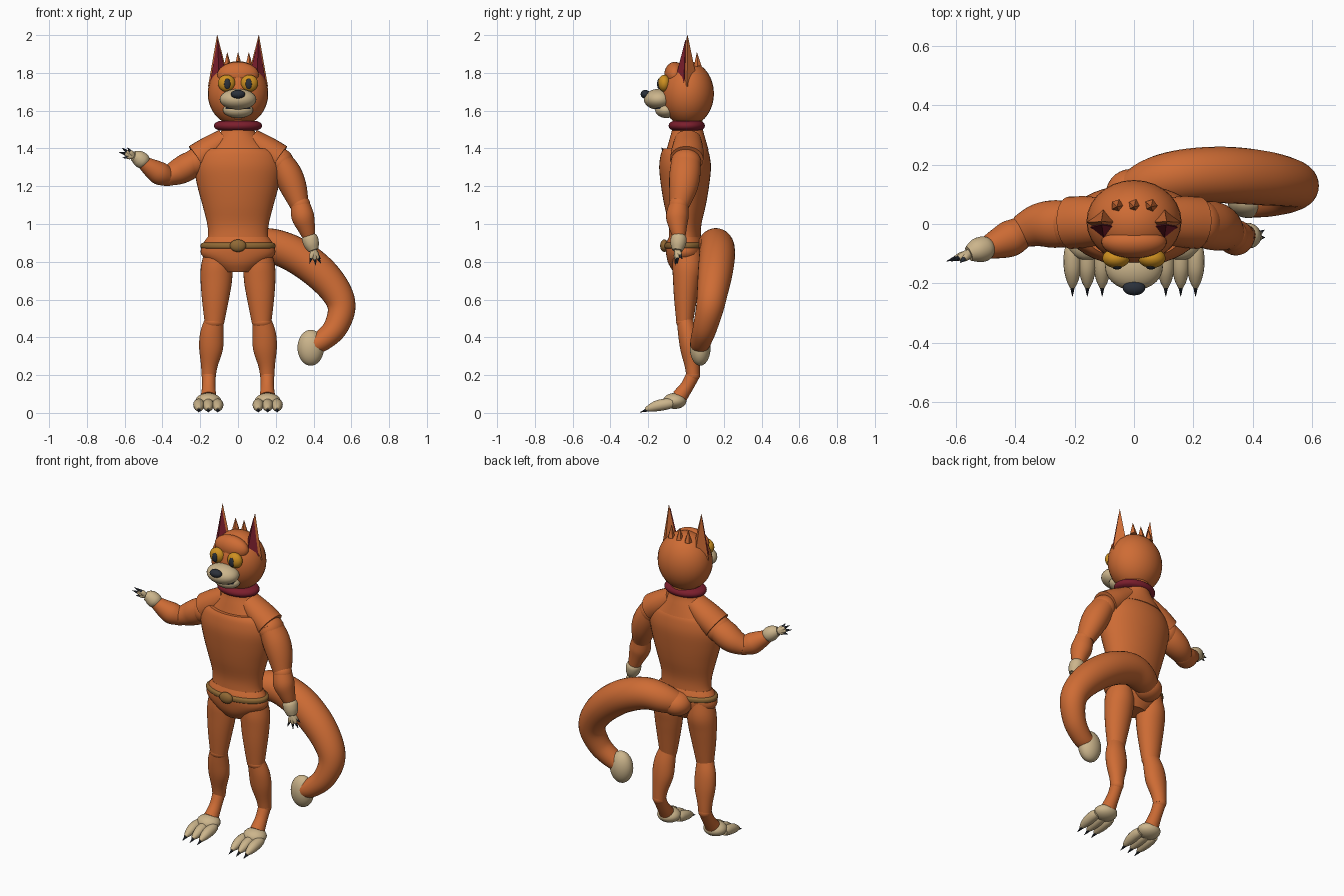
import bpy, bmesh, math
from mathutils import Vector

cube = bpy.data.objects.get("Cube")
if cube:
    bpy.data.objects.remove(cube)


def material(name, r, g, b):
    m = bpy.data.materials.new(name)
    m.use_nodes = True
    m.diffuse_color = (r, g, b, 1)
    m.node_tree.nodes["Principled BSDF"].inputs["Base Color"].default_value = (r, g, b, 1)
    return m


orange = material("orange fur", .62, .15, .035)
tan = material("tan fur", .6, .46, .26)
amber = material("amber eye", .62, .28, .015)
red = material("dark red", .2, .013, .026)
navy = material("dark navy", .024, .03, .042)
gold = material("old gold", .28, .14, .035)


def finish(bm, name, mat):
    bmesh.ops.recalc_face_normals(bm, faces=bm.faces)
    mesh = bpy.data.meshes.new(name)
    bm.to_mesh(mesh)
    bm.free()
    mesh.materials.append(mat)
    ob = bpy.data.objects.new(name, mesh)
    bpy.context.collection.objects.link(ob)
    bpy.ops.object.select_all(action='DESELECT')
    ob.select_set(True)
    bpy.context.view_layer.objects.active = ob
    bpy.ops.object.shade_smooth_by_angle(angle=math.radians(35))
    return ob


def smooth_path(pts, steps):
    """Catmull-Rom interpolation of stations (x, y, z, rx, ry)."""
    out = []
    for i in range(len(pts) - 1):
        a, b = pts[max(i - 1, 0)], pts[i]
        c, d = pts[i + 1], pts[min(i + 2, len(pts) - 1)]
        for k in range(steps):
            t = k / steps
            out.append([(2 * q + (r - p) * t + (2 * p - 5 * q + 4 * r - s) * t * t
                         + (3 * q - p - 3 * r + s) * t ** 3) / 2
                        for p, q, r, s in zip(a, b, c, d)])
    return out + [list(pts[-1])]


def tube(name, mat, stations, sides=28, steps=4):
    """Loft rings along a path; a station is x, y, z, radius and optional y radius."""
    pts = smooth_path([tuple(s) if len(s) == 5 else (*s, s[3]) for s in stations], steps)
    pos = [Vector(p[:3]) for p in pts]
    whole = (pos[-1] - pos[0]).normalized()
    ref = Vector((1, 0, 0)) if abs(whole.y) > .85 else Vector((0, 1, 0))
    bm = bmesh.new()
    rings = []
    for i, p in enumerate(pts):
        t = (pos[min(i + 1, len(pos) - 1)] - pos[max(i - 1, 0)]).normalized()
        v = (ref - t * ref.dot(t)).normalized()
        u = v.cross(t)
        rings.append([bm.verts.new(pos[i] + u * p[3] * math.cos(a) + v * p[4] * math.sin(a))
                      for a in (math.tau * k / sides for k in range(sides))])
    for a, b in zip(rings, rings[1:]):
        for k in range(sides):
            n = (k + 1) % sides
            bm.faces.new((a[k], a[n], b[n], b[k]))
    bm.faces.new(rings[0])
    bm.faces.new(rings[-1])
    return finish(bm, name, mat)


def spike(name, mat, base, tip, r, sides=10):
    return tube(name, mat, [(*base, r), (*tip, .001)], sides, 1)


def ball(name, mat, center, radii):
    bm = bmesh.new()
    bmesh.ops.create_uvsphere(bm, u_segments=28, v_segments=18, radius=1)
    for v in bm.verts:
        v.co = Vector(center) + Vector(c * r for c, r in zip(v.co, radii))
    return finish(bm, name, mat)


def column(name, mat, rows, y=0):
    """Upright loft from rows of z, x radius, y radius."""
    return tube(name, mat, [(0, y, z, rx, ry) for z, rx, ry in rows], 40)


# Body
column("torso", orange, [(.86, .185, .09), (.93, .16, .085), (1, .163, .087), (1.1, .188, .11),
                         (1.2, .215, .127), (1.3, .232, .137), (1.37, .215, .128), (1.4, .18, .115)], -.005)
column("neck", orange, [(1.39, .18, .112), (1.45, .12, .095), (1.5, .085, .082), (1.56, .08, .08)], .008)
column("pelvis", orange, [(.93, .162, .085), (.89, .188, .102), (.84, .195, .1),
                          (.79, .14, .088), (.745, .075, .06)], -.005)
column("belt", gold, [(.868, .185, .1), (.876, .197, .109), (.893, .197, .109), (.901, .185, .1)], -.006)
ball("buckle", gold, (0, -.115, .885), (.043, .022, .033))
column("collar", red, [(1.495, .1, .075), (1.505, .12, .09), (1.52, .127, .096),
                       (1.535, .12, .09), (1.545, .1, .075)], .004)

# Head
ball("head", orange, (0, .008, 1.69), (.16, .14, .172))
ball("brow", orange, (0, -.06, 1.79), (.11, .055, .068))
ball("muzzle", tan, (0, -.145, 1.66), (.097, .078, .055))
ball("jaw", tan, (0, -.105, 1.603), (.08, .058, .042))
column("mouth", navy, [(1.608, .068, .05), (1.618, .068, .05)], -.122)
ball("nose", navy, (0, -.215, 1.687), (.038, .025, .023))
for s, side in ((1, "left"), (-1, "right")):
    ball(side + "_eye", amber, (s * .06, -.115, 1.745), (.046, .033, .045))
    ball(side + "_pupil", navy, (s * .057, -.143, 1.742), (.017, .01, .028))
    spike(side + "_ear", orange, (s * .1, .006, 1.73), (s * .11, .008, 2), .059, 4)
    spike(side + "_inner_ear", red, (s * .1, -.012, 1.75), (s * .108, -.003, 1.975), .048, 4)
for i in (-1, 0, 1):
    spike("hair_spike", orange, (i * .057, .062, 1.835), (i * .057, .058, 1.908), .022, 5)

# Legs and feet
for s, side in ((1, "left"), (-1, "right")):
    tube(side + "_thigh", orange, [(s * .105, .005, .87, .065, .07), (s * .112, .008, .78, .083, .08),
                                   (s * .115, .003, .7, .083, .072), (s * .12, -.003, .6, .071, .06),
                                   (s * .125, -.007, .48, .052, .044)])
    ball(side + "_knee", orange, (s * .126, -.007, .48), (.053, .045, .035))
    tube(side + "_calf", orange, [(s * .126, -.006, .49, .05, .042), (s * .138, .008, .42, .062, .05),
                                  (s * .143, .02, .34, .063, .05), (s * .152, .033, .25, .044, .04),
                                  (s * .155, .038, .19, .037, .035)])
    ball(side + "_heel", orange, (s * .155, .037, .2), (.038, .037, .037))
    tube(side + "_pastern", orange, [(s * .155, .037, .2, .036), (s * .155, .005, .14, .035),
                                     (s * .156, -.035, .085, .042)])
    ball(side + "_foot", tan, (s * .157, -.06, .063), (.068, .062, .042))
    for i in (-1, 0, 1):
        x = s * (.157 + i * .05)
        tube(side + "_toe", tan, [(x, -.07, .05, .022), (x, -.1, .047, .029), (x, -.15, .038, .029),
                                  (x, -.19, .026, .02), (x, -.215, .018, .008)], 16)
        spike(side + "_toe_claw", navy, (x, -.2, .018), (x, -.243, .003), .011)


# Shoulders, arms and hands
def arm(side, upper, fore, hand, tips):
    s = 1 if side == "left" else -1
    tube(side + "_shoulder", orange, [(s * .067, .01, 1.45, .058, .07), (s * .15, .008, 1.39, .075, .085),
                                      (s * .215, .004, 1.345, .08, .088)])
    ball(side + "_shoulder_joint", orange, (s * .225, 0, 1.325), (.07, .08, .075))
    tube(side + "_upper_arm", orange, upper)
    ball(side + "_elbow", orange, fore[0][:3], [fore[0][3] * 1.02] * 3)
    tube(side + "_forearm", orange, fore)
    tube(side + "_palm", tan, hand)
    palm = Vector(hand[-1][:3])
    for tip in tips:
        mid = palm.lerp(Vector(tip), .6)
        start = palm.lerp(Vector(tip), -.2)
        tube(side + "_finger", tan, [(*start, .015), (*palm.lerp(mid, .6), .014), (*mid, .009)], 12)
        spike(side + "_finger_claw", navy, palm.lerp(mid, .85), tip, .01)


arm("left",
    [(.215, 0, 1.35, .06, .075), (.26, -.005, 1.27, .075, .082),
     (.295, -.015, 1.19, .07, .075), (.325, -.035, 1.1, .05, .052)],
    [(.33, -.038, 1.1, .052), (.343, -.046, 1.04, .06), (.362, -.042, .98, .047), (.378, -.035, .925, .032)],
    [(.375, -.036, .945, .03), (.38, -.038, .925, .042), (.39, -.042, .89, .04), (.4, -.046, .86, .027)],
    [(.378, -.06, .79), (.412, -.055, .78), (.44, -.045, .79), (.438, -.02, .815)])
arm("right",
    [(-.21, 0, 1.345, .06, .075), (-.265, 0, 1.305, .073, .08),
     (-.32, -.004, 1.275, .068, .073), (-.38, -.025, 1.25, .05, .055)],
    [(-.375, -.025, 1.253, .052), (-.415, -.048, 1.268, .061), (-.455, -.065, 1.293, .052),
     (-.51, -.085, 1.33, .032)],
    [(-.485, -.08, 1.318, .03), (-.503, -.083, 1.332, .042), (-.53, -.09, 1.35, .04),
     (-.555, -.1, 1.36, .026)],
    [(-.615, -.125, 1.403), (-.63, -.125, 1.38), (-.61, -.118, 1.35), (-.585, -.13, 1.405)])

# Tail
ball("tail_root", orange, (-.01, .1, .85), (.085, .085, .07))
tube("tail", orange, [(-.04, .09, .84, .055), (.05, .135, .875, .08), (.16, .16, .888, .09),
                      (.3, .165, .838, .095), (.43, .155, .745, .092), (.52, .14, .64, .082),
                      (.548, .125, .55, .073), (.515, .1, .45, .064), (.45, .08, .385, .056),
                      (.4, .072, .36, .05)], steps=6)
ball("tail_tip", tan, (.385, .075, .345), (.07, .055, .095))
